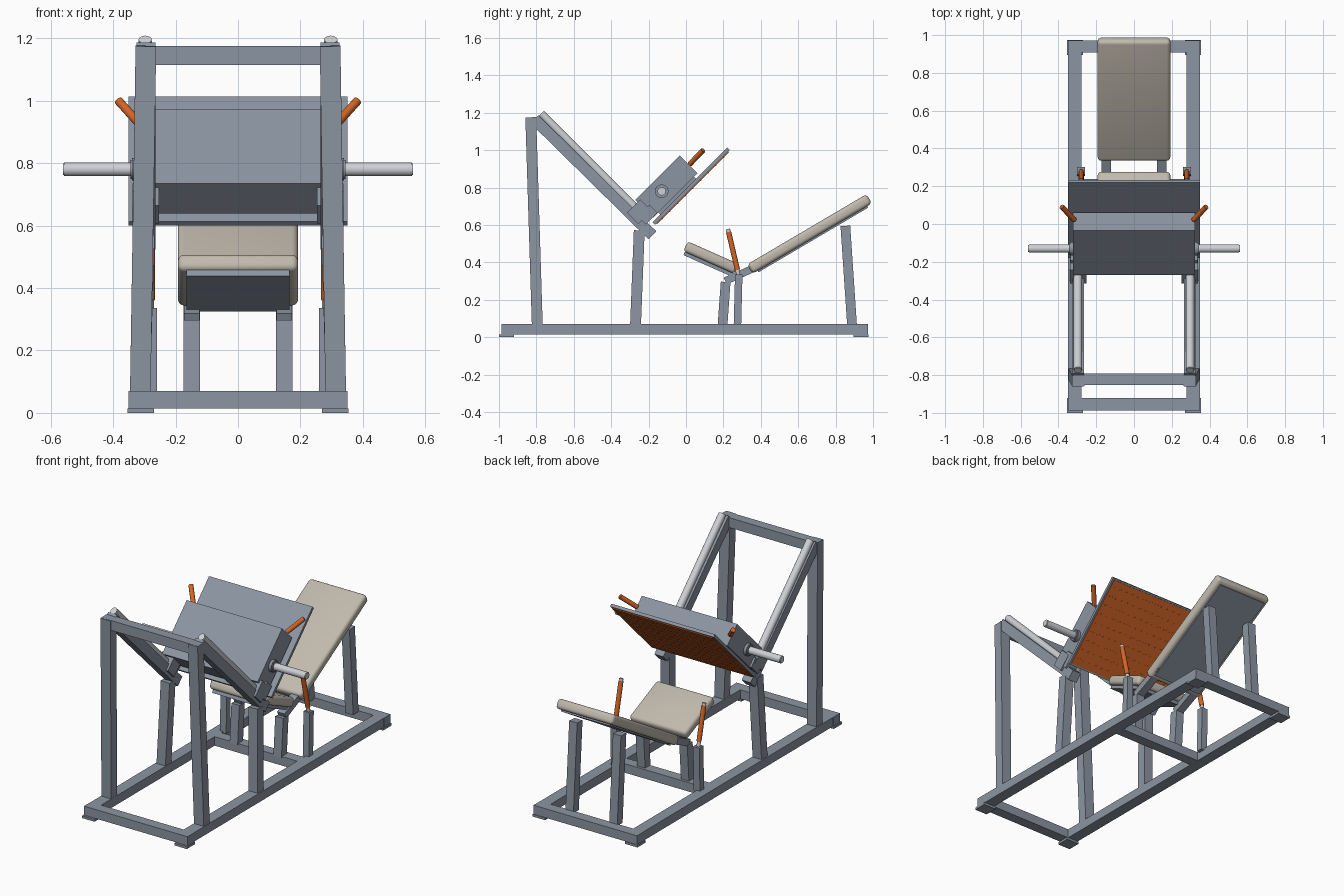
import bpy, bmesh
from math import radians
from mathutils import Matrix, Vector

cube = bpy.data.objects.get("Cube")
if cube:
    bpy.data.objects.remove(cube, do_unlink=True)


def material(name, color):
    m = bpy.data.materials.new(name)
    m.use_nodes = True
    m.diffuse_color = (*color, 1)
    m.node_tree.nodes["Principled BSDF"].inputs["Base Color"].default_value = (*color, 1)
    return m


STEEL = material("blue grey steel", (0.26, 0.30, 0.36))
CHROME = material("light grey metal", (0.62, 0.63, 0.66))
ORANGE = material("orange", (0.65, 0.13, 0.02))
PADDING = material("beige padding", (0.53, 0.49, 0.42))


def finish(name, bm, mat, matrix):
    mesh = bpy.data.meshes.new(name)
    bm.to_mesh(mesh)
    bm.free()
    mesh.materials.append(mat)
    ob = bpy.data.objects.new(name, mesh)
    ob.matrix_world = matrix
    bpy.context.collection.objects.link(ob)
    return ob


def smooth(ob):
    bpy.ops.object.select_all(action='DESELECT')
    ob.select_set(True)
    bpy.context.view_layer.objects.active = ob
    bpy.ops.object.shade_smooth_by_angle(angle=radians(35))


def box(name, center, size, mat=STEEL, tilt=0, round_edge=0):
    """Box tilted about the x axis, optionally with rounded edges."""
    bm = bmesh.new()
    bmesh.ops.create_cube(bm, size=1)
    bmesh.ops.scale(bm, vec=size, verts=bm.verts)
    if round_edge:
        bmesh.ops.bevel(bm, geom=bm.edges[:], offset=round_edge, segments=4,
                        profile=0.5, affect='EDGES')
    matrix = Matrix.Translation(center) @ Matrix.Rotation(radians(tilt), 4, 'X')
    ob = finish(name, bm, mat, matrix)
    if round_edge:
        smooth(ob)
    return ob


def along(p, q):
    """Frame at the middle of p-q, z along the line, x kept near world x."""
    p, q = Vector(p), Vector(q)
    z = (q - p).normalized()
    y = z.cross(Vector((1, 0, 0))).normalized()
    rot = Matrix((y.cross(z), y, z)).transposed().to_4x4()
    return Matrix.Translation((p + q) / 2) @ rot, (q - p).length


def beam(name, p, q, width=0.06, depth=0.06, mat=STEEL):
    matrix, length = along(p, q)
    bm = bmesh.new()
    bmesh.ops.create_cube(bm, size=1)
    bmesh.ops.scale(bm, vec=(width, depth, length), verts=bm.verts)
    return finish(name, bm, mat, matrix)


def rod(name, p, q, radius, mat):
    p, q = Vector(p), Vector(q)
    matrix = Matrix.Translation((p + q) / 2) @ (q - p).to_track_quat('Z', 'Y').to_matrix().to_4x4()
    bm = bmesh.new()
    bmesh.ops.create_cone(bm, cap_ends=True, segments=24, radius1=radius,
                          radius2=radius, depth=(q - p).length)
    bmesh.ops.bevel(bm, geom=[e for e in bm.edges if any(len(f.verts) > 4 for f in e.link_faces)],
                    offset=radius * 0.15, segments=2, affect='EDGES')
    smooth(finish(name, bm, mat, matrix))


# Base frame cross members and the upper bar joining the tall posts
for name, y in (("front_base_bar", -0.955), ("rear_base_bar", 0.94), ("seat_base_bar", 0.205)):
    box(name, (0, y, 0.042), (0.56 if y == 0.205 else 0.70, 0.065, 0.055))
box("top_crossbar", (0, -0.822, 1.145), (0.64, 0.06, 0.06))

for s, side in ((1, "left_"), (-1, "right_")):
    # Base rails and feet
    box(side + "base_rail", (s * 0.314, -0.008, 0.042), (0.07, 1.85, 0.055))
    for end, y in (("front_foot", -0.96), ("rear_foot", 0.935)):
        box(side + end, (s * 0.312, y, 0.007), (0.085, 0.08, 0.014))

    # Uprights and sloping rails
    beam(side + "tall_post", (s * 0.313, -0.795, 0.06), (s * 0.295, -0.83, 1.175), 0.066, 0.058)
    beam(side + "short_post", (s * 0.312, -0.27, 0.06), (s * 0.297, -0.25, 0.57), 0.06, 0.058)
    beam(side + "sloping_beam", (s * 0.295, -0.81, 1.165), (s * 0.295, -0.18, 0.545))
    rod(side + "guide_rod", (s * 0.297, -0.775, 1.195), (s * 0.297, -0.20, 0.62), 0.022, CHROME)

    # Sliding carriage fittings
    box(side + "slider_block", (s * 0.295, -0.25, 0.67), (0.085, 0.10, 0.085), STEEL, 45)
    box(side + "slider_bracket", (s * 0.30, -0.205, 0.655), (0.07, 0.09, 0.06), STEEL, 45)
    box(side + "plate_spacer", (s * 0.22, -0.045, 0.755), (0.05, 0.27, 0.03), STEEL, 45)
    rod(side + "peg_collar", (s * 0.31, -0.13, 0.78), (s * 0.345, -0.13, 0.78), 0.036, STEEL)
    rod(side + "weight_peg", (s * 0.32, -0.13, 0.78), (s * 0.56, -0.13, 0.78), 0.022, CHROME)
    rod(side + "carriage_handle", (s * 0.315, 0.02, 0.925), (s * 0.383, 0.092, 1.0), 0.014, ORANGE)

    # Seat supports
    beam(side + "seat_leg", (s * 0.148, 0.195, 0.06), (s * 0.148, 0.212, 0.295), 0.054, 0.052)
    beam(side + "back_leg", (s * 0.148, 0.888, 0.06), (s * 0.148, 0.852, 0.595), 0.054, 0.052)
    beam(side + "seat_hinge_beam", (s * 0.148, 0.21, 0.30), (s * 0.148, 0.42, 0.395), 0.05, 0.04)

    # Hand grips beside the seat
    beam(side + "grip_post", (s * 0.28, 0.275, 0.06), (s * 0.28, 0.282, 0.335), 0.042, 0.04)
    rod(side + "grip_stem", (s * 0.28, 0.282, 0.32), (s * 0.28, 0.272, 0.375), 0.011, CHROME)
    rod(side + "grip", (s * 0.28, 0.275, 0.36), (s * 0.28, 0.227, 0.565), 0.014, ORANGE)
    rod(side + "grip_cap", (s * 0.28, 0.228, 0.56), (s * 0.28, 0.224, 0.578), 0.012, CHROME)

# Carriage body and foot plate
box("carriage_body", (0, -0.105, 0.805), (0.645, 0.335, 0.135), STEEL, 45)
box("foot_plate", (0, 0.027, 0.807), (0.70, 0.565, 0.018), STEEL, 45)
box("foot_tread", (0, 0.035, 0.799), (0.68, 0.545, 0.006), ORANGE, 45)

# Grip studs repeated over the tread
ROWS, COLUMNS, ROW_GAP, COLUMN_GAP = 9, 15, 0.058, 0.044
slope = Matrix.Translation((0, 0.037, 0.797)) @ Matrix.Rotation(radians(45), 4, 'X')
first = Vector((-(COLUMNS - 1) * COLUMN_GAP / 2, -(ROWS - 1) * ROW_GAP / 2, 0))
studs = box("tread_studs", slope @ first, (0.022, 0.007, 0.005), ORANGE, 45)
for count, step in ((COLUMNS, (COLUMN_GAP, 0, 0)), (ROWS, (0, ROW_GAP, 0))):
    array = studs.modifiers.new("repeat", 'ARRAY')
    array.count = count
    array.use_relative_offset = False
    array.use_constant_offset = True
    array.constant_offset_displace = step

# Seat and backrest cushions with their backing boards
box("seat_cushion", (0, 0.134, 0.425), (0.385, 0.30, 0.058), PADDING, -24, 0.02)
box("seat_board", (0, 0.118, 0.391), (0.33, 0.28, 0.02), STEEL, -24)
box("back_cushion", (0, 0.661, 0.552), (0.385, 0.74, 0.058), PADDING, 30.5, 0.02)
box("back_board", (0, 0.676, 0.526), (0.33, 0.68, 0.016), STEEL, 30.5)
